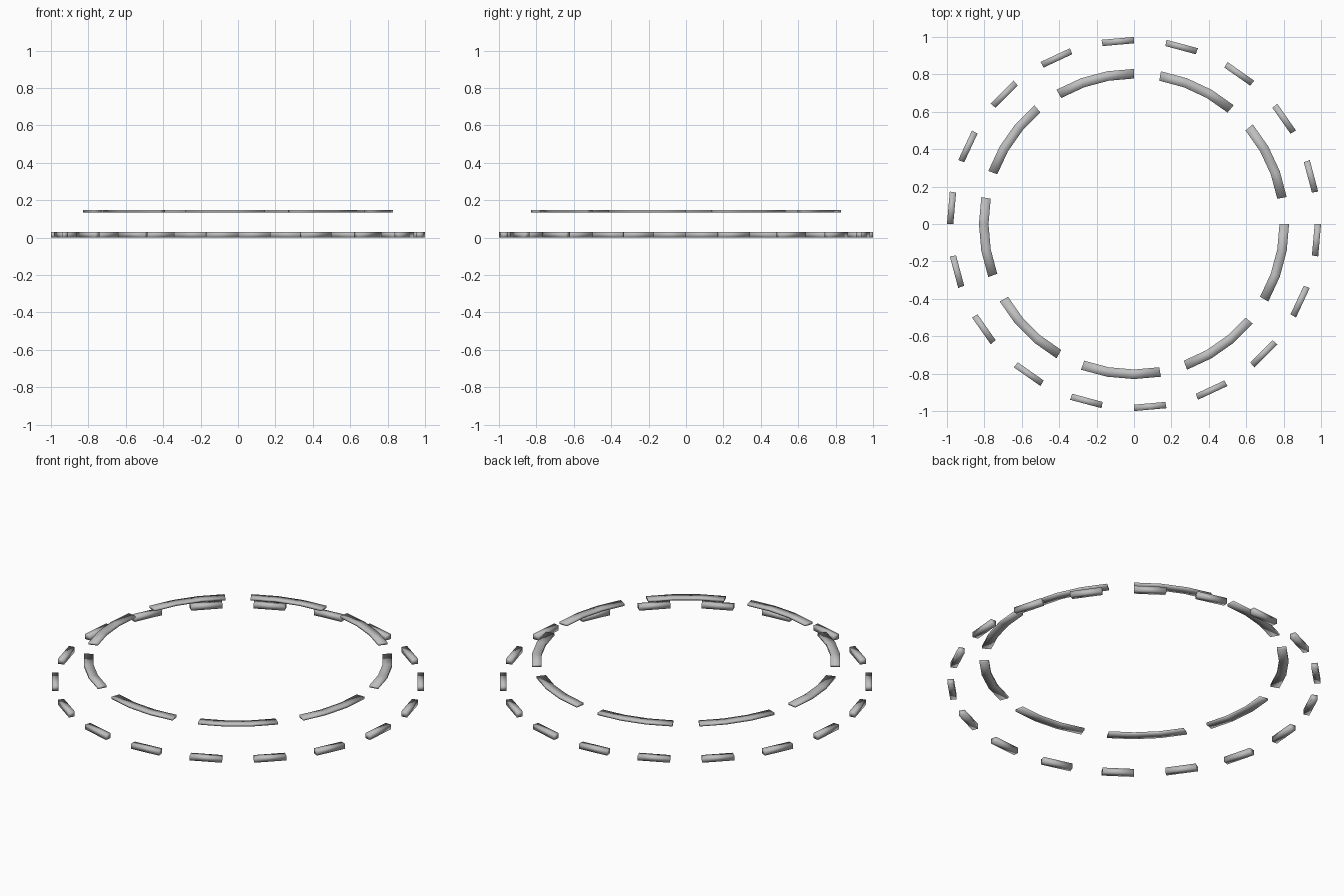
import bpy, bmesh, math

if "Cube" in bpy.data.objects:
    bpy.data.objects.remove(bpy.data.objects["Cube"])

metal = bpy.data.materials.new("plain_grey")
metal.diffuse_color = (0.52, 0.52, 0.52, 1)
metal.use_nodes = True
metal.node_tree.nodes["Principled BSDF"].inputs["Base Color"].default_value = metal.diffuse_color


def dashed_ring(name, r_in, r_out, z0, z1, starts, steps):
    """Ring of solid box-section arcs; each arc has `steps` facets of 10 degrees."""
    bm = bmesh.new()
    for start in starts:
        loops = []
        for i in range(steps + 1):
            a = math.radians(start + 10 * i)
            c, s = math.cos(a), math.sin(a)
            loops.append([bm.verts.new((r * c, r * s, z)) for r, z in
                          ((r_in, z0), (r_out, z0), (r_out, z1), (r_in, z1))])
        for a, b in zip(loops, loops[1:]):
            for k in range(4):
                n = (k + 1) % 4
                bm.faces.new((a[k], a[n], b[n], b[k]))
        # end caps
        bm.faces.new(loops[0])
        bm.faces.new(loops[-1])
    bmesh.ops.recalc_face_normals(bm, faces=bm.faces)
    for f in bm.faces:
        f.smooth = True
    mesh = bpy.data.meshes.new(name)
    bm.to_mesh(mesh)
    bm.free()
    mesh.materials.append(metal)
    obj = bpy.data.objects.new(name, mesh)
    bpy.context.collection.objects.link(obj)
    return obj


# lower ring: 18 short dashes with equal gaps
dashed_ring("outer_dashes", 0.966, 1.0, 0.0, 0.03, range(10, 370, 20), 1)
# raised ring: 9 long flat dashes with narrow gaps
dashed_ring("inner_dashes", 0.778, 0.829, 0.135, 0.148, range(10, 370, 40), 3)
